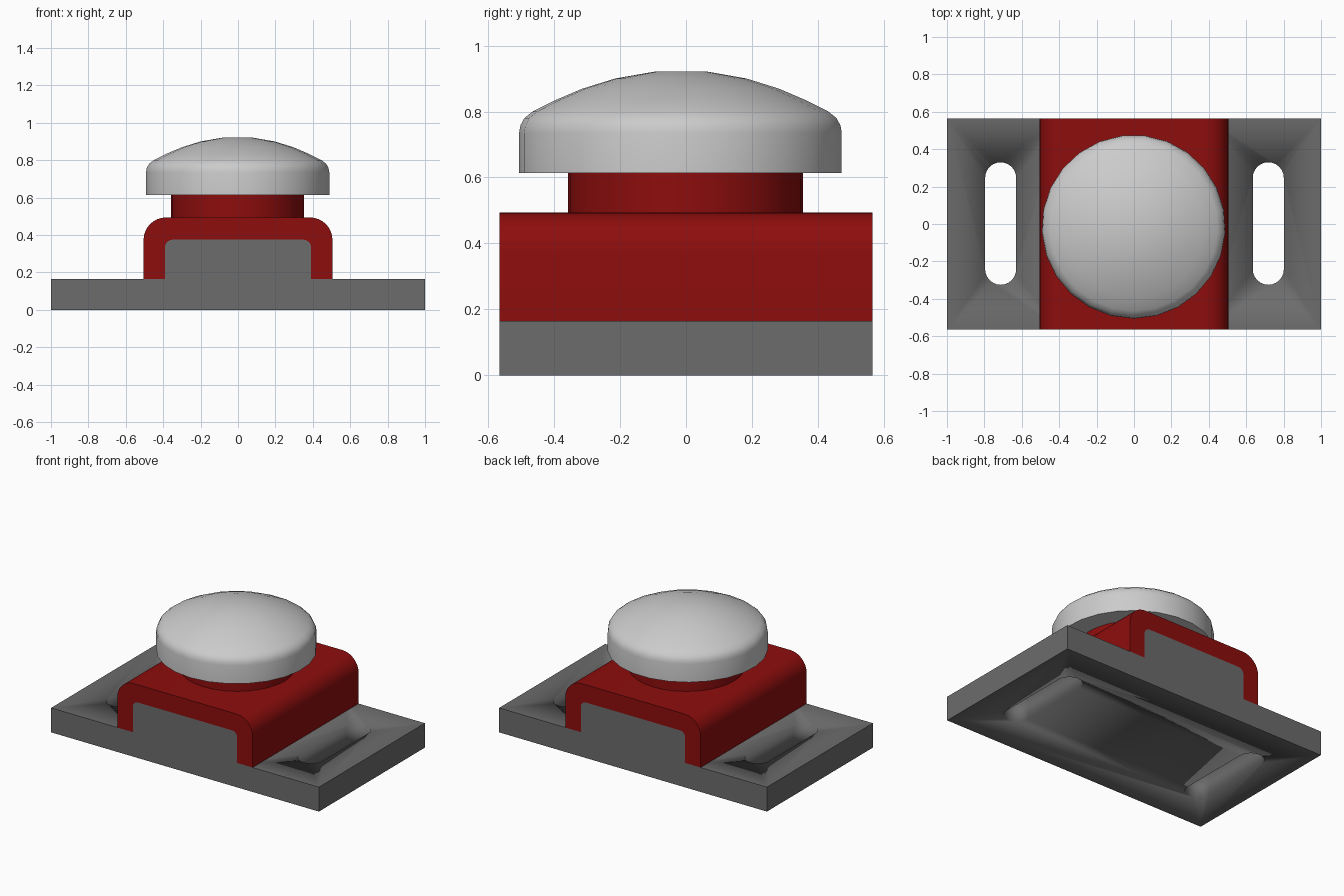
import bpy, bmesh, math
from mathutils import Vector

if "Cube" in bpy.data.objects:
    bpy.data.objects.remove(bpy.data.objects["Cube"])


def material(name, col):
    m = bpy.data.materials.new(name)
    m.diffuse_color = (*col, 1)
    m.use_nodes = True
    m.node_tree.nodes["Principled BSDF"].inputs["Base Color"].default_value = m.diffuse_color
    return m


red = material("red_paint", (0.27, 0.004, 0.004))
dark = material("dark_grey", (0.15, 0.15, 0.15))


def finish(bm, name, mat=None, angle=40):
    bmesh.ops.recalc_face_normals(bm, faces=bm.faces)
    me = bpy.data.meshes.new(name)
    bm.to_mesh(me)
    bm.free()
    ob = bpy.data.objects.new(name, me)
    bpy.context.collection.objects.link(ob)
    if mat:
        me.materials.append(mat)
    bpy.context.view_layer.objects.active = ob
    ob.select_set(True)
    bpy.ops.object.shade_smooth_by_angle(angle=math.radians(angle))
    ob.select_set(False)
    return ob


def prism(name, points, direction, mat=None):
    """Extrude a closed outline along a direction."""
    bm = bmesh.new()
    face = bm.faces.new([bm.verts.new(p) for p in points])
    ext = bmesh.ops.extrude_face_region(bm, geom=[face])
    verts = [g for g in ext["geom"] if isinstance(g, bmesh.types.BMVert)]
    bmesh.ops.translate(bm, verts=verts, vec=Vector(direction))
    return finish(bm, name, mat)


def arc(cx, cy, r, a0, a1, n=8):
    return [(cx + r * math.cos(math.radians(a0 + (a1 - a0) * i / n)),
             cy + r * math.sin(math.radians(a0 + (a1 - a0) * i / n))) for i in range(n + 1)]


def arch(half, bottom, top, r):
    """Rounded-top outline from right foot over to left foot."""
    return ([(half, bottom)] + arc(half - r, top - r, r, 0, 90)
            + arc(r - half, top - r, r, 90, 180) + [(-half, bottom)])


def lathe(name, profile, sides, centre, mat=None):
    bm = bmesh.new()
    rings = []
    for r, z in profile:
        rings.append([bm.verts.new((centre[0] + r * math.sin(2 * math.pi * i / sides),
                                    centre[1] - r * math.cos(2 * math.pi * i / sides), z))
                      for i in range(sides)])
    for a, b in zip(rings, rings[1:]):
        for i in range(sides):
            j = (i + 1) % sides
            bm.faces.new((a[i], a[j], b[j], b[i]))
    bm.faces.new(rings[0])
    bm.faces.new(rings[-1])
    return finish(bm, name, mat)


HY, PLATE = 0.565, 0.165
block = arch(0.39, PLATE, 0.375, 0.04)
shell = arch(0.505, PLATE, 0.494, 0.12)


def front(pts):
    return [(x, -HY, z) for x, z in pts]


# Mounting plate with raised central block
plate = prism("mounting_plate", front([(-1, 0), (1, 0), (1, PLATE)] + block + [(-1, PLATE)]),
              (0, 2 * HY, 0), dark)

# Mounting slots
for side, cx in (("left", -0.713), ("right", 0.718)):
    r = 0.083
    outline = arc(cx, 0.247, r, 0, 180, 12) + arc(cx, -0.242, r, 180, 360, 12)
    cutter = prism(side + "_slot_cutter", [(x, y, -0.1) for x, y in outline], (0, 0, 0.4), dark)
    cutter.hide_render = True
    cutter.hide_set(True)
    mod = plate.modifiers.new(side + "_slot", "BOOLEAN")
    mod.operation = "DIFFERENCE"
    mod.solver = "EXACT"
    mod.object = cutter

# Red bracket wrapped over the block
prism("bracket", front(shell + block[::-1]), (0, 2 * HY, 0), red)

# Neck under the button
lathe("button_neck", [(0.356, 0.49), (0.356, 0.615)], 32, (-0.003, -0.002), red)

# Domed button cap
lathe("button_cap", [(0.491, 0.613), (0.491, 0.735), (0.487, 0.758), (0.475, 0.780), (0.45, 0.800),
                     (0.38, 0.835), (0.30, 0.869), (0.20, 0.900), (0.08, 0.921)],
      25, (-0.002, -0.015))
